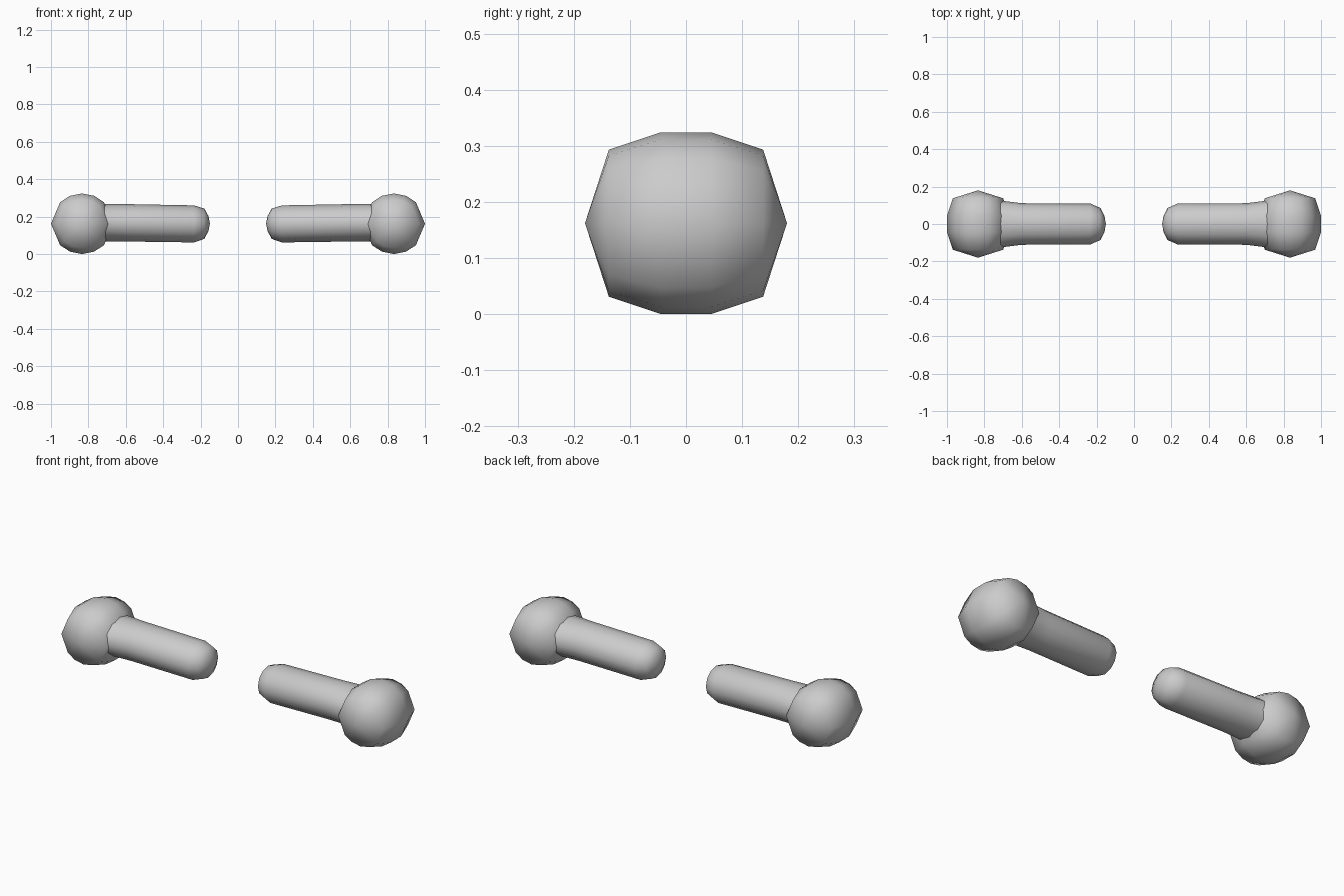
import bpy, bmesh, math
from mathutils import Vector

if "Cube" in bpy.data.objects:
    bpy.data.objects.remove(bpy.data.objects["Cube"])


def loft(name, rings, start=None, end=None):
    """Skin a list of point rings, closing each end with a tip or a cap."""
    bm = bmesh.new()
    loops = [[bm.verts.new(p) for p in ring] for ring in rings]
    n = len(loops[0])
    for a, b in zip(loops, loops[1:]):
        for i in range(n):
            j = (i + 1) % n
            bm.faces.new((a[i], a[j], b[j], b[i]))
    for loop, tip in ((loops[0], start), (loops[-1], end)):
        if tip is None:
            bm.faces.new(loop)
        else:
            v = bm.verts.new(tip)
            for i in range(n):
                bm.faces.new((loop[i], loop[(i + 1) % n], v))
    bmesh.ops.recalc_face_normals(bm, faces=bm.faces)
    mesh = bpy.data.meshes.new(name)
    bm.to_mesh(mesh)
    bm.free()
    mesh.shade_smooth()
    obj = bpy.data.objects.new(name, mesh)
    bpy.context.collection.objects.link(obj)
    obj.modifiers.new("mirror", 'MIRROR').use_mirror_merge = False
    return obj


# Faceted ball heads: rings stacked along y, with shallow pointed ends
CX, CZ = 0.834, 0.162
angles = [0, 45, 67, 90, 113, 135, 180, 225, 247, 270, 293, 315]
profile = [(-0.1375, 0.131), (-0.0446, 0.162), (0.0446, 0.162), (0.1375, 0.131)]
ball = [[Vector((CX + 1.025 * r * math.cos(math.radians(a)), y,
                 CZ + r * math.sin(math.radians(a)))) for a in angles]
        for y, r in profile]
loft("ball_head", ball, (CX, -0.18, CZ), (CX, 0.18, CZ))

# Shafts: slightly tapering, flared sideways at the ball, rounded inner ends
stations = [(0.80, 0.140, 0.100, 0.168), (0.71, 0.125, 0.100, 0.168),
            (0.60, 0.111, 0.100, 0.167), (0.235, 0.110, 0.099, 0.161),
            (0.180, 0.086, 0.081, 0.162), (0.158, 0.042, 0.040, 0.163)]
shaft = [[Vector((x, ry * math.cos(k * math.tau / 12),
                  cz + rz * math.sin(k * math.tau / 12))) for k in range(12)]
         for x, ry, rz, cz in stations]
loft("shaft", shaft, None, (0.15, 0, 0.163))
